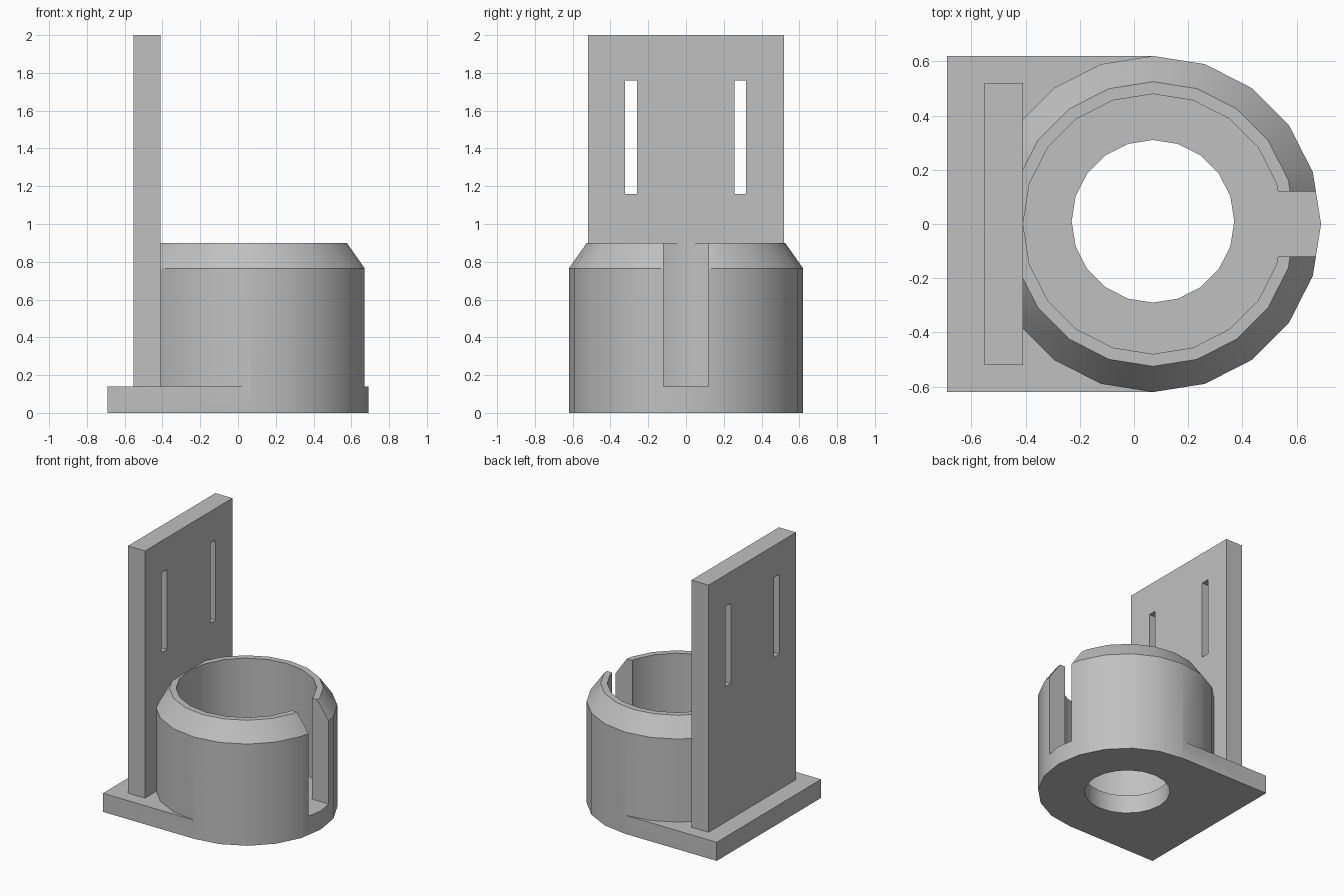
import bpy, bmesh, math
from mathutils import Matrix

if "Cube" in bpy.data.objects:
    bpy.data.objects.remove(bpy.data.objects["Cube"], do_unlink=True)

SIDES = 20
CUP_X = 0.07
FLOOR = 0.14
RADIUS = 0.62

grey = bpy.data.materials.new("plain_grey")
grey.use_nodes = True
colour = (0.53, 0.53, 0.53, 1)
grey.diffuse_color = colour
grey.node_tree.nodes["Principled BSDF"].inputs["Base Color"].default_value = colour


def finish(name, bm):
    bmesh.ops.recalc_face_normals(bm, faces=bm.faces)
    mesh = bpy.data.meshes.new(name)
    bm.to_mesh(mesh)
    bm.free()
    mesh.materials.append(grey)
    obj = bpy.data.objects.new(name, mesh)
    bpy.context.collection.objects.link(obj)
    return obj


def box(name, x, y, z):
    bm = bmesh.new()
    size = [b - a for a, b in (x, y, z)]
    mid = [(a + b) / 2 for a, b in (x, y, z)]
    bmesh.ops.create_cube(bm, size=1, matrix=Matrix.Translation(mid) @ Matrix.Diagonal((*size, 1)))
    return finish(name, bm)


def turned(name, profile, y=0):
    """Stack of polygon rings (radius, height), capped at both ends."""
    bm = bmesh.new()
    rings = [[bm.verts.new((CUP_X + r * math.cos(math.tau * i / SIDES),
                            y + r * math.sin(math.tau * i / SIDES), z))
              for i in range(SIDES)] for r, z in profile]
    for low, high in zip(rings, rings[1:]):
        for i in range(SIDES):
            j = (i + 1) % SIDES
            bm.faces.new((low[i], low[j], high[j], high[i]))
    bm.faces.new(rings[0])
    bm.faces.new(rings[-1])
    return finish(name, bm)


def combine(target, other, operation):
    mod = target.modifiers.new(operation.lower(), 'BOOLEAN')
    mod.operation, mod.solver, mod.object = operation, 'EXACT', other
    bpy.context.view_layer.objects.active = target
    bpy.ops.object.modifier_apply(modifier=mod.name)
    bpy.data.objects.remove(other, do_unlink=True)


# Round cup with a chamfered rim
holder = turned("cup_holder_with_back_plate",
                [(RADIUS, 0), (RADIUS, 0.765), (0.525, 0.9)])

# Square half of the base and the upright plate
combine(holder, box("base", (-0.69, CUP_X), (-RADIUS, RADIUS), (0, FLOOR)), 'UNION')
combine(holder, box("back_plate", (-0.552, -0.41), (-0.52, 0.52), (0.05, 2)), 'UNION')

# Bore, drain hole and front slot
combine(holder, turned("bore", [(0.4795, FLOOR), (0.4795, 1)]), 'DIFFERENCE')
combine(holder, turned("drain_hole", [(0.3, -0.1), (0.3, 0.3)], 0.01), 'DIFFERENCE')
combine(holder, box("cup_slot", (0.4, 0.9), (-0.12, 0.12), (FLOOR, 1)), 'DIFFERENCE')

# Two strap slots through the plate
for y in (-0.291, 0.287):
    combine(holder, box("strap_slot", (-0.8, -0.2), (y - 0.031, y + 0.031), (1.16, 1.76)), 'DIFFERENCE')

# Merge flat areas, then shade the round walls smooth
bm = bmesh.new()
bm.from_mesh(holder.data)
bmesh.ops.remove_doubles(bm, verts=bm.verts, dist=0.0005)
bmesh.ops.dissolve_limit(bm, angle_limit=math.radians(1), verts=bm.verts, edges=bm.edges)
bm.to_mesh(holder.data)
bm.free()

bpy.ops.object.select_all(action='DESELECT')
holder.select_set(True)
bpy.context.view_layer.objects.active = holder
bpy.ops.object.shade_smooth_by_angle(angle=math.radians(30))
